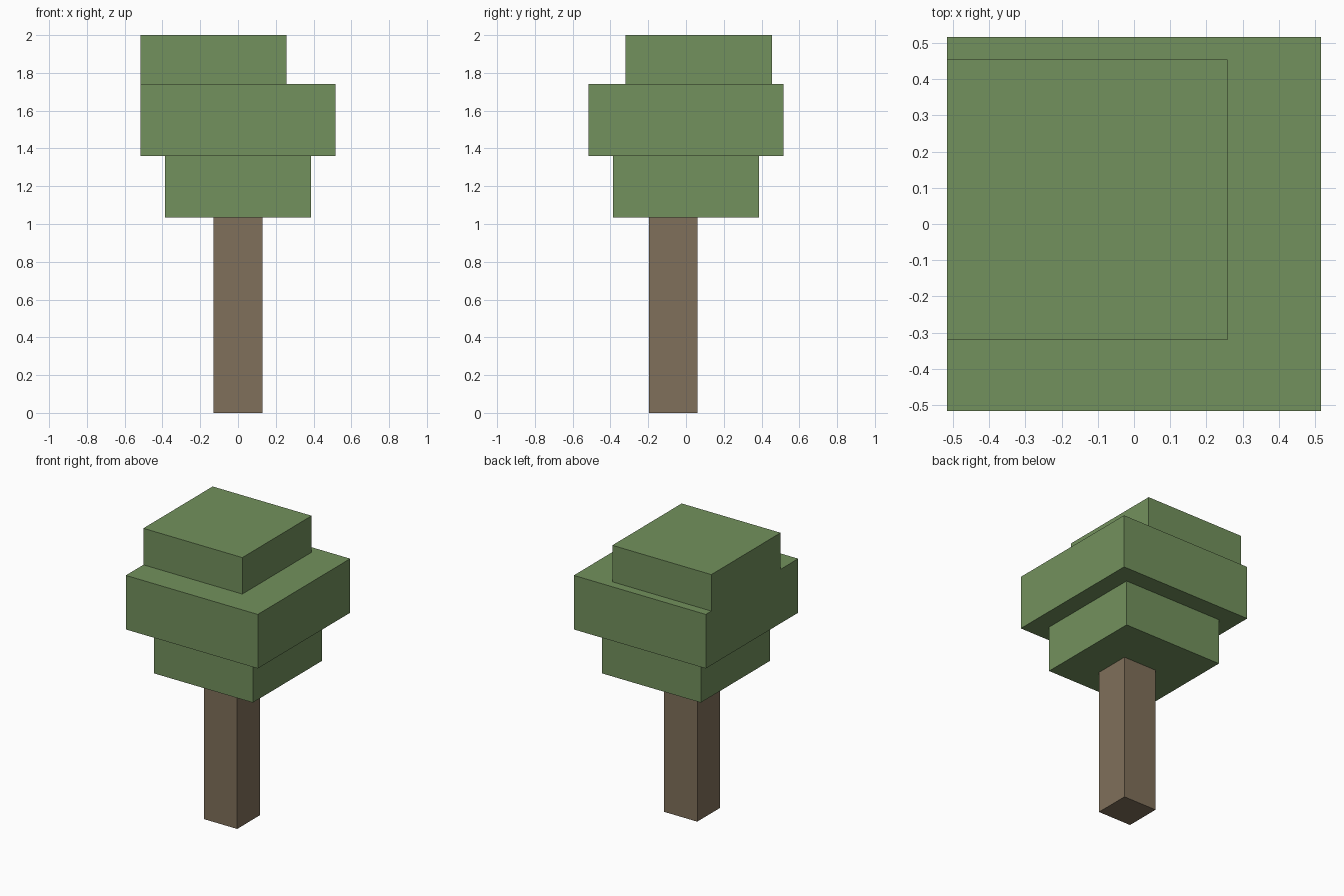
import bpy

cube = bpy.data.objects.get("Cube")
if cube:
    bpy.data.objects.remove(cube, do_unlink=True)


def make_material(name, color):
    mat = bpy.data.materials.new(name)
    mat.use_nodes = True
    mat.diffuse_color = color
    mat.node_tree.nodes["Principled BSDF"].inputs["Base Color"].default_value = color
    return mat


def make_block(name, x, y, z, mat):
    """Box spanning the (low, high) ranges on each axis."""
    spans = (x, y, z)
    bpy.ops.mesh.primitive_cube_add(size=1, location=[(a + b) / 2 for a, b in spans])
    obj = bpy.context.object
    obj.name = obj.data.name = name
    obj.scale = [b - a for a, b in spans]
    bpy.ops.object.transform_apply(location=False, rotation=False, scale=True)
    obj.data.materials.append(mat)
    return obj


bark = make_material("bark brown", (0.216, 0.162, 0.103, 1))
leaf = make_material("leaf green", (0.171, 0.283, 0.109, 1))

# Square trunk, set slightly towards the front
make_block("trunk", (-0.13, 0.13), (-0.195, 0.06), (0, 1.035), bark)

# Stacked foliage tiers, the top one pushed to the right and back
make_block("lower_foliage", (-0.387, 0.387), (-0.387, 0.387), (1.035, 1.36), leaf)
make_block("middle_foliage", (-0.516, 0.516), (-0.516, 0.516), (1.36, 1.742), leaf)
make_block("upper_foliage", (-0.516, 0.258), (-0.32, 0.454), (1.742, 2), leaf)
